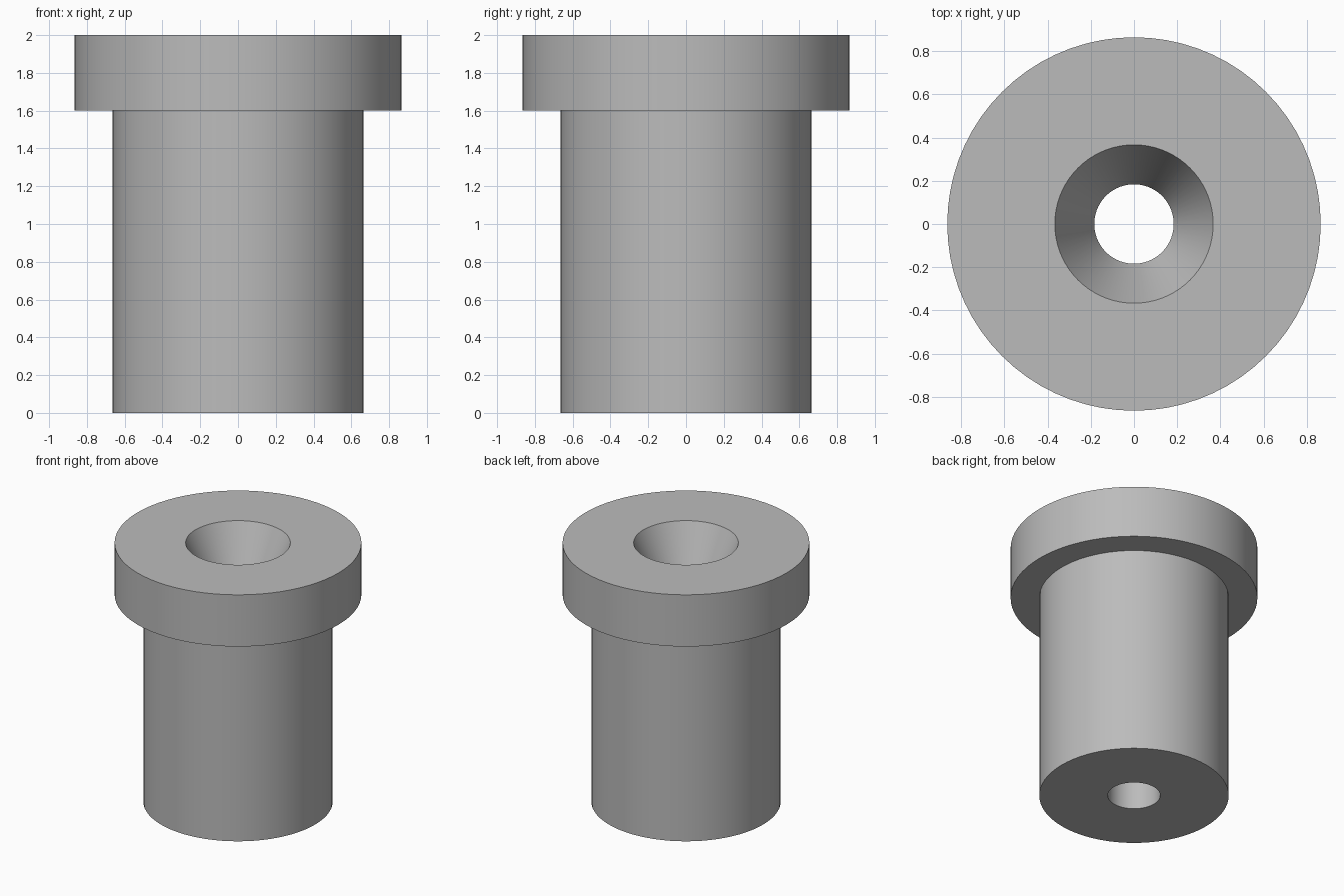
import bpy
import bmesh
import math

if "Cube" in bpy.data.objects:
    bpy.data.objects.remove(bpy.data.objects["Cube"], do_unlink=True)

# Plain grey material
grey = bpy.data.materials.new("plain grey")
grey.use_nodes = True
colour = (0.5, 0.5, 0.5, 1)
grey.diffuse_color = colour
grey.node_tree.nodes["Principled BSDF"].inputs["Base Color"].default_value = colour

BORE, MOUTH, BODY, FLANGE = 0.184, 0.367, 0.664, 0.865
UNDERSIDE, TOP = 1.6, 2.0
SEGMENTS = 72

# Wall section (radius, height): shank, flange, countersink, bore
section = [(BORE, 0), (BODY, 0), (BODY, UNDERSIDE), (FLANGE, UNDERSIDE),
           (FLANGE, TOP), (MOUTH, TOP), (BORE, UNDERSIDE)]

# Revolve the closed section about the vertical axis
bm = bmesh.new()
verts = [bm.verts.new((r, 0, z)) for r, z in section]
edges = [bm.edges.new((v, verts[i - 1])) for i, v in enumerate(verts)]
bmesh.ops.spin(bm, geom=verts + edges, cent=(0, 0, 0), axis=(0, 0, 1),
               angle=math.tau, steps=SEGMENTS, use_merge=True)
bmesh.ops.remove_doubles(bm, verts=bm.verts, dist=0.0001)
bmesh.ops.recalc_face_normals(bm, faces=bm.faces)
mesh = bpy.data.meshes.new("flanged_bushing")
bm.to_mesh(mesh)
bm.free()
mesh.materials.append(grey)

bushing = bpy.data.objects.new("flanged_bushing", mesh)
bpy.context.collection.objects.link(bushing)

# Smooth round walls, crisp rims
bpy.ops.object.select_all(action="DESELECT")
bushing.select_set(True)
bpy.context.view_layer.objects.active = bushing
bpy.ops.object.shade_smooth_by_angle(angle=math.radians(20))
